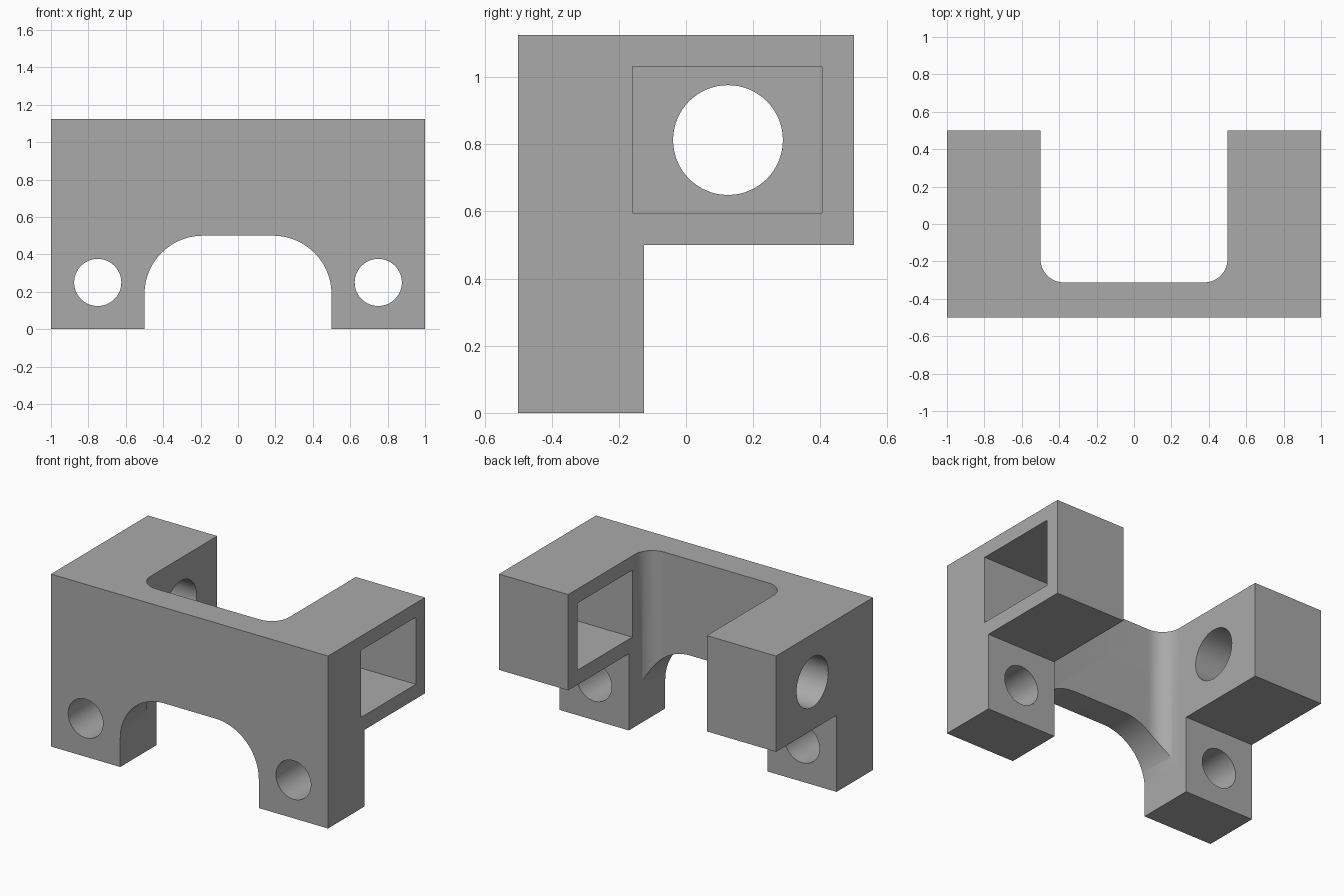
import bpy
import bmesh
from math import cos, sin, pi
from mathutils import Vector

cube = bpy.data.objects.get("Cube")
if cube:
    bpy.data.objects.remove(cube, do_unlink=True)

grey = bpy.data.materials.new("plain grey")
grey.use_nodes = True
colour = (0.4, 0.4, 0.4, 1)
grey.diffuse_color = colour
grey.node_tree.nodes["Principled BSDF"].inputs["Base Color"].default_value = colour


def prism(name, outline, axis, start, end):
    """Extrude a 2D outline along x, y or z; the outline fills the other two axes."""
    bm = bmesh.new()
    verts = []
    for point in outline:
        co = list(point)
        co.insert("xyz".index(axis), start)
        verts.append(bm.verts.new(co))
    face = bm.faces.new(verts)
    grown = bmesh.ops.extrude_face_region(bm, geom=[face])["geom"]
    shift = Vector([end - start if a == axis else 0 for a in "xyz"])
    bmesh.ops.translate(bm, vec=shift, verts=[g for g in grown if isinstance(g, bmesh.types.BMVert)])
    bmesh.ops.recalc_face_normals(bm, faces=bm.faces)
    mesh = bpy.data.meshes.new(name)
    bm.to_mesh(mesh)
    bm.free()
    mesh.materials.append(grey)
    obj = bpy.data.objects.new(name, mesh)
    bpy.context.collection.objects.link(obj)
    return obj


def arc(cx, cy, r, a0, a1, steps):
    return [(cx + r * cos(a0 + (a1 - a0) * i / steps),
             cy + r * sin(a0 + (a1 - a0) * i / steps)) for i in range(steps + 1)]


def circle(cx, cy, r):
    return arc(cx, cy, r, 0, 2 * pi, 64)[:-1]


def mirrored(half):
    return half + [(-x, y) for x, y in reversed(half)]


# L-shaped side profile across the full width
side = [(-0.5, 0), (-0.125, 0), (-0.125, 0.5), (0.5, 0.5), (0.5, 1.125), (-0.5, 1.125)]
body = prism("bracket_body", side, "x", -1, 1)

# Rear gap between the arms, with rounded inner corners
gap = mirrored([(0.5, 0.7)] + arc(0.375, -0.1875, 0.125, 0, -pi / 2, 16))
# Arch between the feet
arch = mirrored([(0.5, -0.2)] + arc(0.1875, 0.1875, 0.3125, 0, pi / 2, 24))
# Rectangular window in the left arm
window = [(-0.16, 0.595), (0.405, 0.595), (0.405, 1.032), (-0.16, 1.032)]

cutters = [
    prism("gap_cutter", gap, "z", -0.2, 1.4),
    prism("arch_cutter", arch, "y", -0.7, 0),
    prism("window_cutter", window, "x", 0.3, 1.2),
    prism("arm_hole_cutter", circle(0.125, 0.8125, 0.1635), "x", -1.2, -0.3),
]
# Bolt holes through both feet
for x in (-0.75, 0.75):
    cutters.append(prism("bolt_hole_cutter", circle(x, 0.25, 0.126), "y", -0.7, 0.1))

bpy.context.view_layer.objects.active = body
for cutter in cutters:
    cutter.hide_render = True
    cut = body.modifiers.new(cutter.name, "BOOLEAN")
    cut.operation = "DIFFERENCE"
    cut.solver = "EXACT"
    cut.object = cutter
    bpy.ops.object.modifier_apply(modifier=cut.name)
    bpy.data.objects.remove(cutter, do_unlink=True)

# Smooth the rounded surfaces and keep the crisp edges
bpy.ops.object.select_all(action="DESELECT")
body.select_set(True)
bpy.ops.object.shade_smooth_by_angle(angle=pi / 6)
